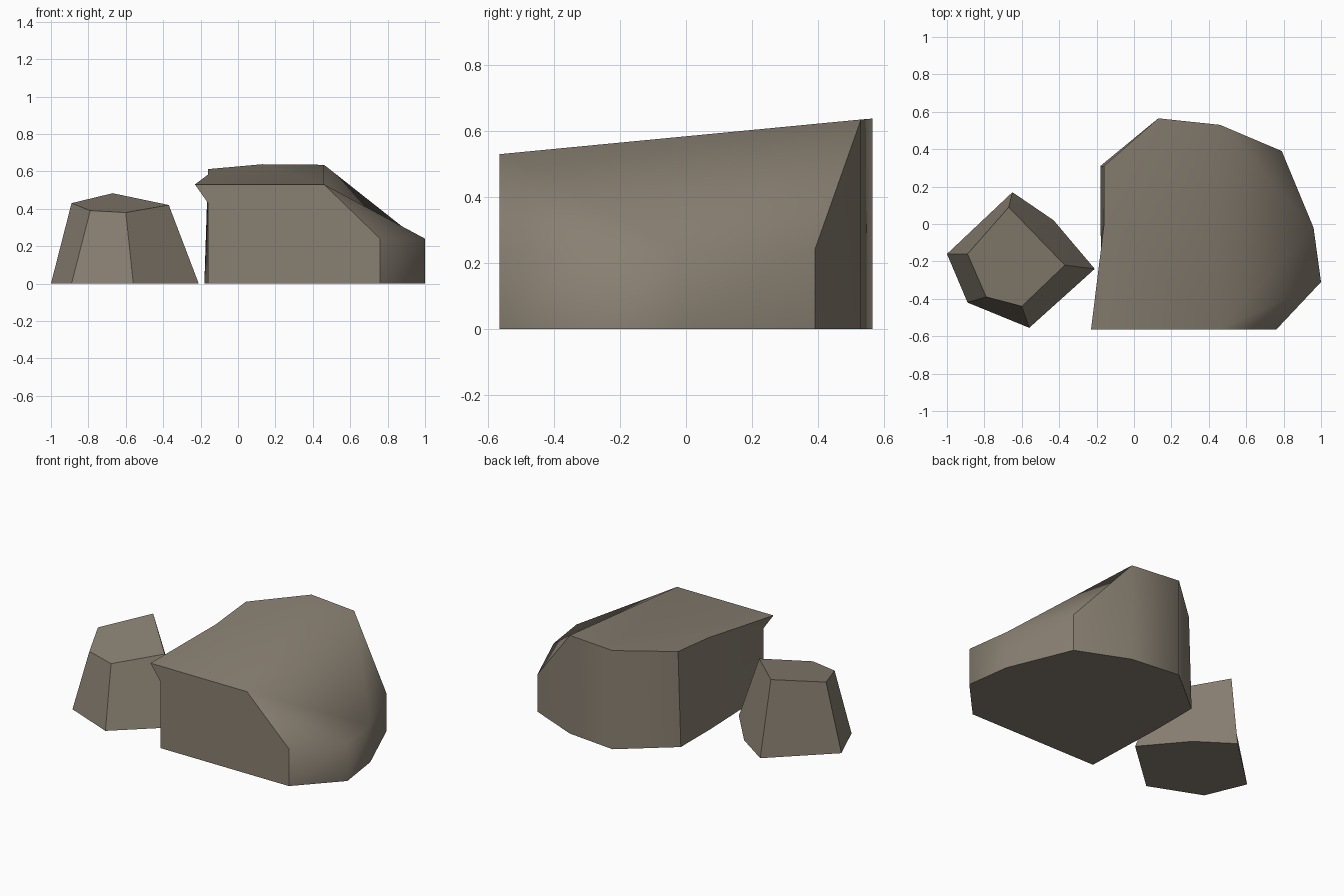
import bpy, bmesh, math
from mathutils import Vector

cube = bpy.data.objects.get("Cube")
if cube:
    bpy.data.objects.remove(cube)

stone = bpy.data.materials.new("warm_grey_stone")
stone.use_nodes = True
COLOUR = (0.25, 0.215, 0.168, 1)
stone.diffuse_color = COLOUR
bsdf = stone.node_tree.nodes["Principled BSDF"]
bsdf.inputs["Base Color"].default_value = COLOUR
bsdf.inputs["Roughness"].default_value = 0.9


def build_rock(name, points, faces, sharp_angle, rounded=()):
    """Mesh from named corners; corners in `rounded` keep soft upright edges."""
    bm = bmesh.new()
    v = {key: bm.verts.new(co) for key, co in points.items()}
    for face in faces:
        bm.faces.new([v[key] for key in face.split()])
    bmesh.ops.recalc_face_normals(bm, faces=bm.faces)
    soft = [Vector(points[key][:2]) for key in rounded]
    for f in bm.faces:
        f.smooth = True
    for e in bm.edges:
        a, b = (vert.co.xy for vert in e.verts)
        upright = any((a - s).length < 0.01 and (b - s).length < 0.01 for s in soft)
        e.smooth = upright or e.calc_face_angle(0) < math.radians(sharp_angle)
    mesh = bpy.data.meshes.new(name)
    bm.to_mesh(mesh)
    bm.free()
    mesh.materials.append(stone)
    obj = bpy.data.objects.new(name, mesh)
    bpy.context.collection.objects.link(obj)


# Large boulder: upright walls, tilted flat top, slope falling to +x
outline = dict(front=(-0.16, -0.565), nose=(0.76, -0.565), side=(1.0, -0.31),
               flank=(0.96, -0.02), rear=(0.79, 0.39), back=(0.46, 0.53),
               peak=(0.13, 0.565), left=(-0.18, 0.31), bend=(-0.18, 0.0))
large = {key: (x, y, 0) for key, (x, y) in outline.items()}
for key in ("nose", "side", "flank", "rear"):
    large[key + "_t"] = (*outline[key], 0.24)
large.update(back_t=(0.46, 0.53, 0.635), peak_t=(0.13, 0.565, 0.638),
             left_t=(-0.16, 0.31, 0.612), bend_t=(-0.16, 0.0, 0.583),
             front_t=(-0.16, -0.565, 0.43), lip=(-0.23, -0.565, 0.53),
             brow=(0.46, -0.565, 0.53))
ring = ["nose", "side", "flank", "rear", "back", "peak", "left", "bend", "front"]
large_faces = [f"{a} {b} {b}_t {a}_t" for a, b in zip(ring, ring[1:])]
large_faces += [
    " ".join(outline),                                # underside
    "front nose nose_t brow lip front_t",             # front wall
    "front_t lip bend_t",                             # overhang
    "lip brow back_t peak_t left_t bend_t",           # top
    "brow nose_t side_t", "brow side_t flank_t",      # slope
    "brow flank_t back_t", "back_t flank_t rear_t",
]
build_rock("large_boulder", large, large_faces, 43, rounded=("side", "peak"))

# Small boulder: tapered block with a slanted five-sided top
small = dict(a=(-1.0, -0.16, 0), b=(-0.89, -0.42, 0), c=(-0.56, -0.555, 0),
             d=(-0.21, -0.24, 0), e=(-0.43, 0.02, 0), f=(-0.65, 0.17, 0),
             at=(-0.89, -0.16, 0.43), bt=(-0.79, -0.39, 0.39),
             ct=(-0.6, -0.44, 0.38), dt=(-0.37, -0.22, 0.42),
             ft=(-0.67, 0.09, 0.483))
small_faces = ["a b c d e f", "at bt ct dt ft", "a b bt at", "b c ct bt",
               "c d dt ct", "d e dt", "e f ft", "e ft dt", "f a at ft"]
build_rock("small_boulder", small, small_faces, 45)
